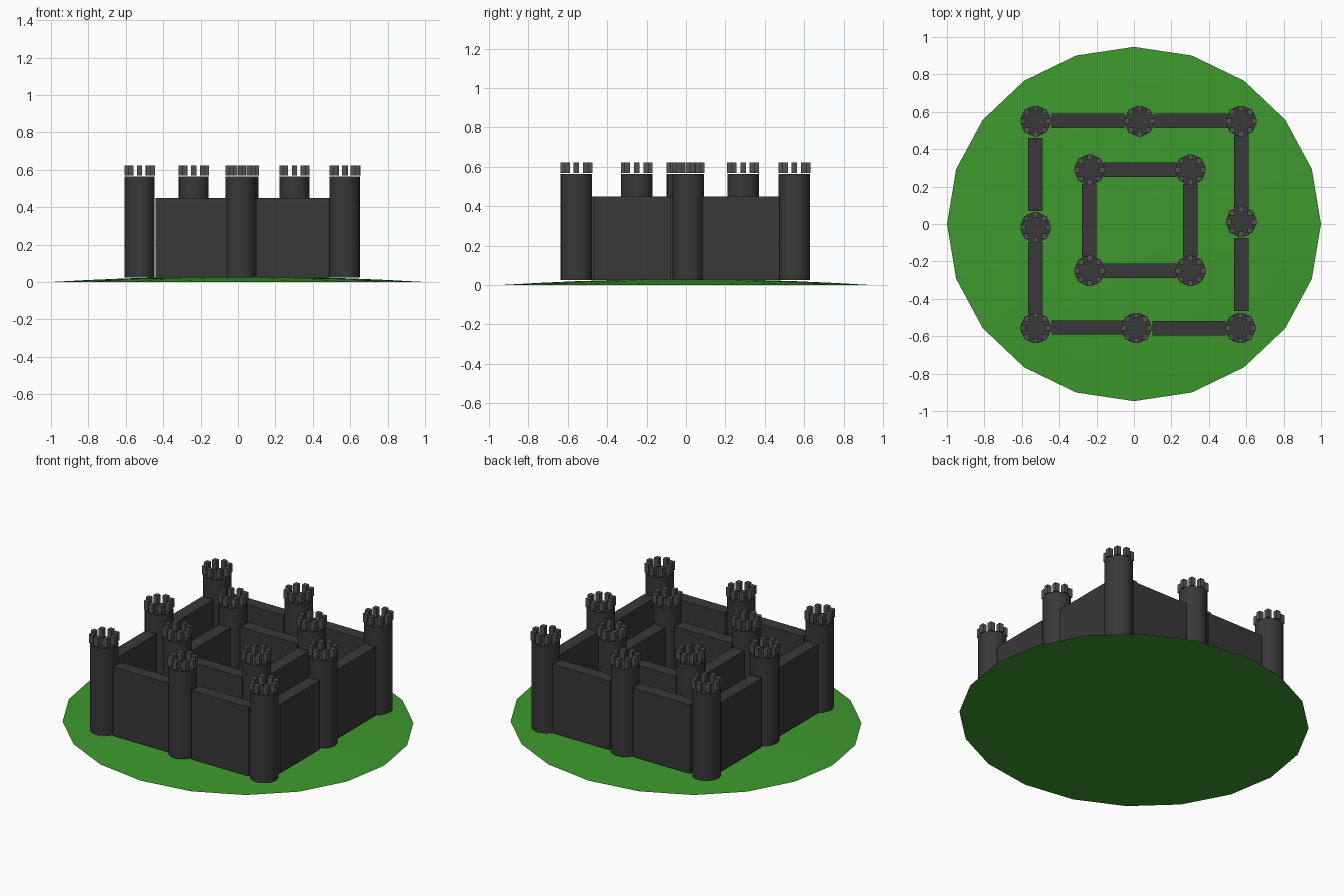
import bpy, bmesh, math
from mathutils import Matrix, Vector

if "Cube" in bpy.data.objects:
    bpy.data.objects.remove(bpy.data.objects["Cube"])


def material(name, rgb):
    m = bpy.data.materials.new(name)
    m.diffuse_color = (*rgb, 1)
    m.use_nodes = True
    m.node_tree.nodes["Principled BSDF"].inputs["Base Color"].default_value = m.diffuse_color
    return m


GRASS = material("grass", (0.047, 0.318, 0.026))
STONE = material("dark_stone", (0.04, 0.04, 0.04))
TRIM = material("light_stone", (0.085, 0.085, 0.085))


def finish(name, bm, mat):
    bmesh.ops.recalc_face_normals(bm, faces=bm.faces)
    mesh = bpy.data.meshes.new(name)
    bm.to_mesh(mesh)
    bm.free()
    mesh.materials.append(mat)
    ob = bpy.data.objects.new(name, mesh)
    bpy.context.collection.objects.link(ob)
    return ob


def add_box(bm, lo, hi):
    lo, hi = Vector(lo), Vector(hi)
    bmesh.ops.create_cube(bm, size=1, matrix=Matrix.Translation((lo + hi) / 2)
                          @ Matrix.Diagonal((*(hi - lo), 1)))


# Grass mound: a very shallow 20-sided dome with a flat underside
HEIGHT, BASE = 0.03, 0.025
bm = bmesh.new()
rings = []
for r in (1.0, 0.8, 0.6, 0.4, 0.2):
    rings.append([bm.verts.new((r * math.cos(i * math.tau / 20),
                                0.947 * r * math.sin(i * math.tau / 20),
                                HEIGHT * (1 - r * r))) for i in range(20)])
for a, b in zip(rings, rings[1:]):
    for i in range(20):
        j = (i + 1) % 20
        bm.faces.new((a[i], a[j], b[j], b[i]))
bm.faces.new(rings[-1])
bm.faces.new(rings[0][::-1])
finish("grass_mound", bm, GRASS)


# Round tower with a ring of eight square merlons
def tower(name, x, y):
    bm = bmesh.new()
    bmesh.ops.create_cone(bm, cap_ends=True, segments=32, radius1=0.08, radius2=0.08,
                          depth=0.565 - BASE,
                          matrix=Matrix.Translation((x, y, (0.565 + BASE) / 2)))
    finish(name, bm, STONE)
    bm = bmesh.new()
    for i in range(8):
        a = i * math.tau / 8
        cx, cy = x + 0.067 * math.cos(a), y + 0.067 * math.sin(a)
        add_box(bm, (cx - 0.014, cy - 0.014, 0.57), (cx + 0.014, cy + 0.014, 0.623))
    finish(name + "_merlons", bm, TRIM)


OUTER = [(-0.526, 0.55), (0.03, 0.55), (0.573, 0.55), (-0.527, -0.018),
         (0.573, 0.012), (-0.526, -0.556), (0.013, -0.556), (0.569, -0.556)]
INNER = [(-0.237, 0.29), (0.302, 0.29), (-0.237, -0.25), (0.302, -0.25)]
for label, spots in (("outer", OUTER), ("inner", INNER)):
    for i, (x, y) in enumerate(spots):
        tower(f"{label}_tower_{i + 1}", x, y)


# Wall panels, all one size: centre, and whether they run along x
def wall(name, x, y, along_x):
    hx, hy = (0.195, 0.038) if along_x else (0.038, 0.195)
    bm = bmesh.new()
    add_box(bm, (x - hx, y - hy, BASE), (x + hx, y + hy, 0.45))
    finish(name, bm, STONE)


OUTER_WALLS = [(-0.245, 0.552, True), (0.305, 0.552, True),
               (-0.246, -0.554, True), (0.293, -0.557, True),
               (-0.528, 0.265, False), (-0.528, -0.29, False),
               (0.573, 0.28, False), (0.573, -0.27, False)]
INNER_WALLS = [(0.033, 0.29, True), (0.033, -0.25, True),
               (-0.239, 0.018, False), (0.301, 0.018, False)]
for label, walls in (("outer", OUTER_WALLS), ("inner", INNER_WALLS)):
    for i, w in enumerate(walls):
        wall(f"{label}_wall_{i + 1}", *w)
